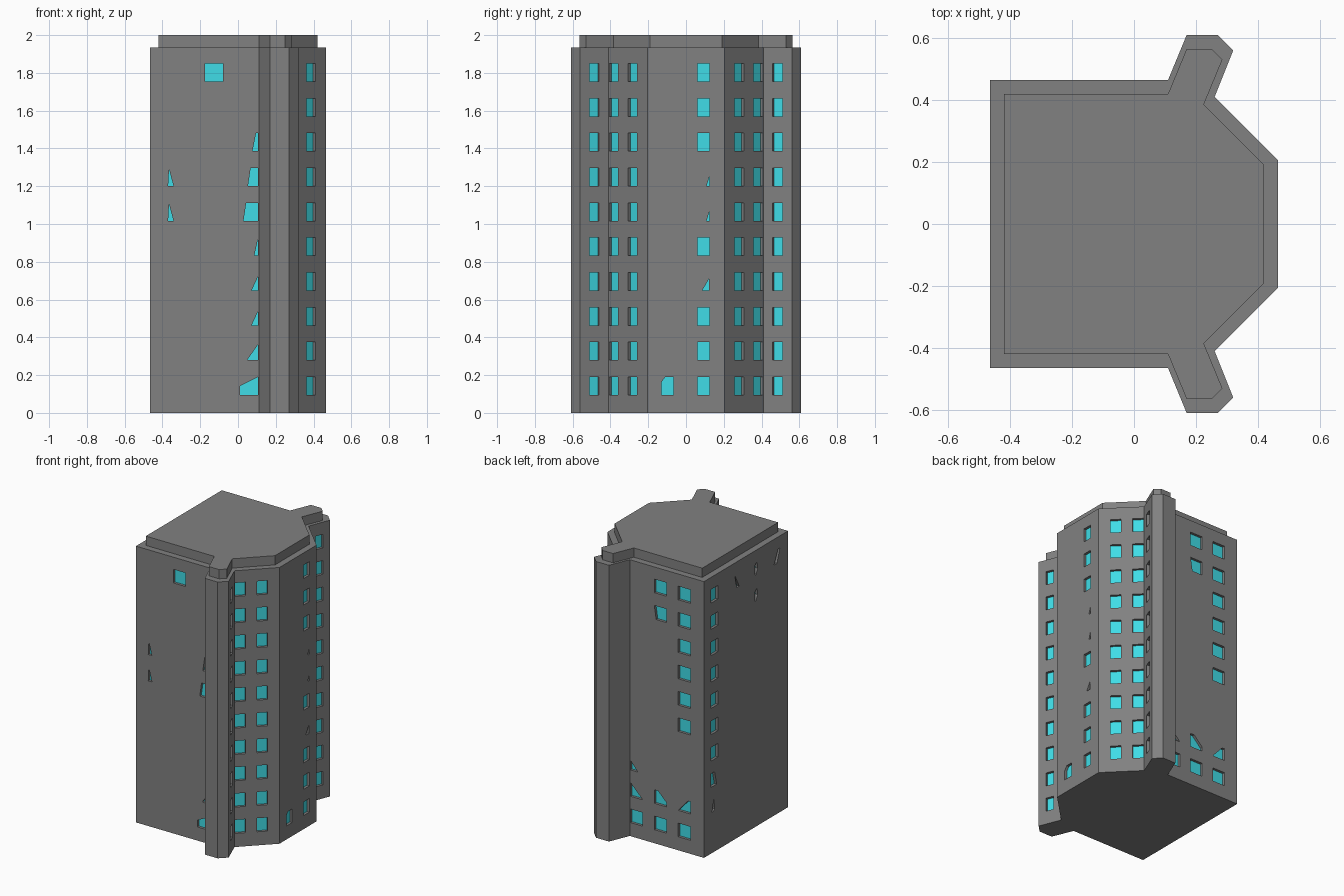
import bpy, bmesh
from mathutils import Vector

if "Cube" in bpy.data.objects:
    bpy.data.objects.remove(bpy.data.objects["Cube"])

# half outlines (y < 0 side), mirrored to make closed counter-clockwise plans
HALF = [(-.465, -.465), (.11, -.465), (.17, -.61), (.27, -.61),
        (.32, -.56), (.26, -.41), (.465, -.205)]
ROOF_HALF = [(-.42, -.42), (.11, -.42), (.17, -.565), (.25, -.565),
             (.285, -.53), (.225, -.385), (.42, -.19)]
DEPTH = .02
SILL, PITCH, WIN_H = .095, .1844, .095


def material(name, color):
    mat = bpy.data.materials.new(name)
    mat.diffuse_color = color
    mat.use_nodes = True
    mat.node_tree.nodes["Principled BSDF"].inputs["Base Color"].default_value = mat.diffuse_color
    return mat


CONCRETE = material("dark_concrete", (.22, .22, .22, 1))
CYAN = material("cyan_glass", (.05, .72, .8, 1))


def mirrored(half):
    return half + [(x, -y) for x, y in reversed(half)]


def make_object(name, bm, mat):
    mesh = bpy.data.meshes.new(name)
    bm.to_mesh(mesh)
    bm.free()
    mesh.materials.append(mat)
    ob = bpy.data.objects.new(name, mesh)
    bpy.context.collection.objects.link(ob)
    return ob


def add_prism(bm, base, offset):
    face = bm.faces.new([bm.verts.new(p) for p in base])
    new = bmesh.ops.extrude_face_region(bm, geom=[face])["geom"]
    verts = [v for v in new if isinstance(v, bmesh.types.BMVert)]
    bmesh.ops.translate(bm, verts=verts, vec=offset)


def block(name, plan, z0, z1):
    bm = bmesh.new()
    add_prism(bm, [(x, y, z0) for x, y in plan], (0, 0, z1 - z0))
    bmesh.ops.recalc_face_normals(bm, faces=bm.faces)
    return make_object(name, bm, CONCRETE)


plan = mirrored(HALF)
walls = block("tower_walls", plan, 0, 1.935)
block("roof_cap", mirrored(ROOF_HALF), 1.93, 2.0)

# window openings and glass, collected into two meshes
cut_bm, glass_bm = bmesh.new(), bmesh.new()
FULL = [(0, 0), (1, 0), (1, 1), (0, 1)]
FRONT, WING_A, DIAG_A, RIGHT, DIAG_B, WING_B, BACK, LEFT = 0, 4, 5, 6, 7, 8, 12, 13


def windows(edge, u0, u1, rows, shape=FULL):
    a = Vector((*plan[edge], 0))
    b = Vector((*plan[(edge + 1) % len(plan)], 0))
    d = (b - a).normalized()
    n = Vector((d.y, -d.x, 0))
    for r in rows:
        pts = [a + d * (u0 + s * (u1 - u0)) + Vector((0, 0, SILL + r * PITCH + t * WIN_H))
               for s, t in shape]
        add_prism(cut_bm, [p - n * DEPTH for p in pts], n * (DEPTH + .004))
        glass_bm.faces.new([glass_bm.verts.new(p - n * (DEPTH - .002)) for p in pts])


ALL = range(10)
# wing faces and diagonal faces
windows(WING_A, .053, .108, ALL)
windows(WING_B, .053, .108, ALL)
windows(DIAG_A, .004, .072, ALL)
windows(DIAG_A, .145, .213, ALL)
windows(DIAG_B, .075, .143, ALL)
windows(DIAG_B, .217, .285, ALL)
# right face
windows(RIGHT, .265, .33, [0, 1, 2, 4, 7, 8, 9])
windows(RIGHT, .265, .33, [3], [(.4, 0), (.95, 0), (.95, .65)])
windows(RIGHT, .265, .33, [5, 6], [(.75, 0), (1, 0), (.97, .5)])
windows(RIGHT, .075, .14, [0], [(0, 0), (1, 0), (1, 1), (.3, 1), (0, .7)])
# front face
windows(FRONT, .29, .385, [9])
windows(FRONT, .475, .57, [0], [(0, 0), (1, 0), (1, 1), (0, .5)])
windows(FRONT, .475, .57, [1], [(.4, 0), (1, 0), (1, .85)])
windows(FRONT, .475, .57, [2, 3], [(.65, 0), (1, 0), (1, .75)])
windows(FRONT, .475, .57, [4], [(.8, 0), (1, 0), (1, .9)])
windows(FRONT, .475, .57, [5], [(.2, 0), (1, 0), (1, 1), (.35, 1)])
windows(FRONT, .475, .57, [6], [(.45, 0), (1, 0), (1, 1), (.6, 1)])
windows(FRONT, .475, .57, [7], [(.7, 0), (1, 0), (1, 1), (.9, 1)])
windows(FRONT, .095, .19, [5, 6], [(0, 0), (.3, 0), (.05, .95)])
# back face
windows(BACK, .375, .47, [0, 4, 5, 6, 7, 8, 9])
windows(BACK, .375, .47, [1], [(0, 0), (1, 0), (1, .9), (.8, .9)])
windows(BACK, .19, .285, [0, 9])
windows(BACK, .19, .285, [8], [(.15, 0), (1, 0), (1, 1), (0, 1)])
windows(BACK, .19, .285, [1], [(0, 0), (1, 0), (1, .3), (.3, 1), (0, 1)])
windows(BACK, .006, .1, [0])
windows(BACK, .006, .1, [1], [(0, 0), (1, 0), (0, 1)])
windows(BACK, .006, .1, [2], [(0, 0), (.6, 0), (0, .7)])
# left face
windows(LEFT, .08, .155, [3, 4, 5, 6, 7, 8, 9])
windows(LEFT, .08, .155, [2], [(0, 0), (.8, 0), (.5, 1), (0, 1)])
windows(LEFT, .08, .155, [1], [(.1, 0), (.5, .2), (.4, 1)])
windows(LEFT, .335, .39, [9], [(.5, 0), (1, 0), (.1, 1)])
windows(LEFT, .555, .62, [8, 9], [(.2, 0), (.6, .5), (.5, 1), (.1, .8)])
windows(LEFT, .775, .84, [9], [(0, 0), (.5, 0), (1, 1), (.7, 1)])

# cut the recesses
bmesh.ops.recalc_face_normals(cut_bm, faces=cut_bm.faces)
cutter = make_object("window_cutter", cut_bm, CONCRETE)
cutter.hide_render = True
mod = walls.modifiers.new("window_recesses", "BOOLEAN")
mod.operation, mod.solver, mod.object = "DIFFERENCE", "EXACT", cutter
bpy.context.view_layer.objects.active = walls
bpy.ops.object.modifier_apply(modifier=mod.name)
bpy.data.objects.remove(cutter)

# cyan glass
make_object("window_glass", glass_bm, CYAN)
